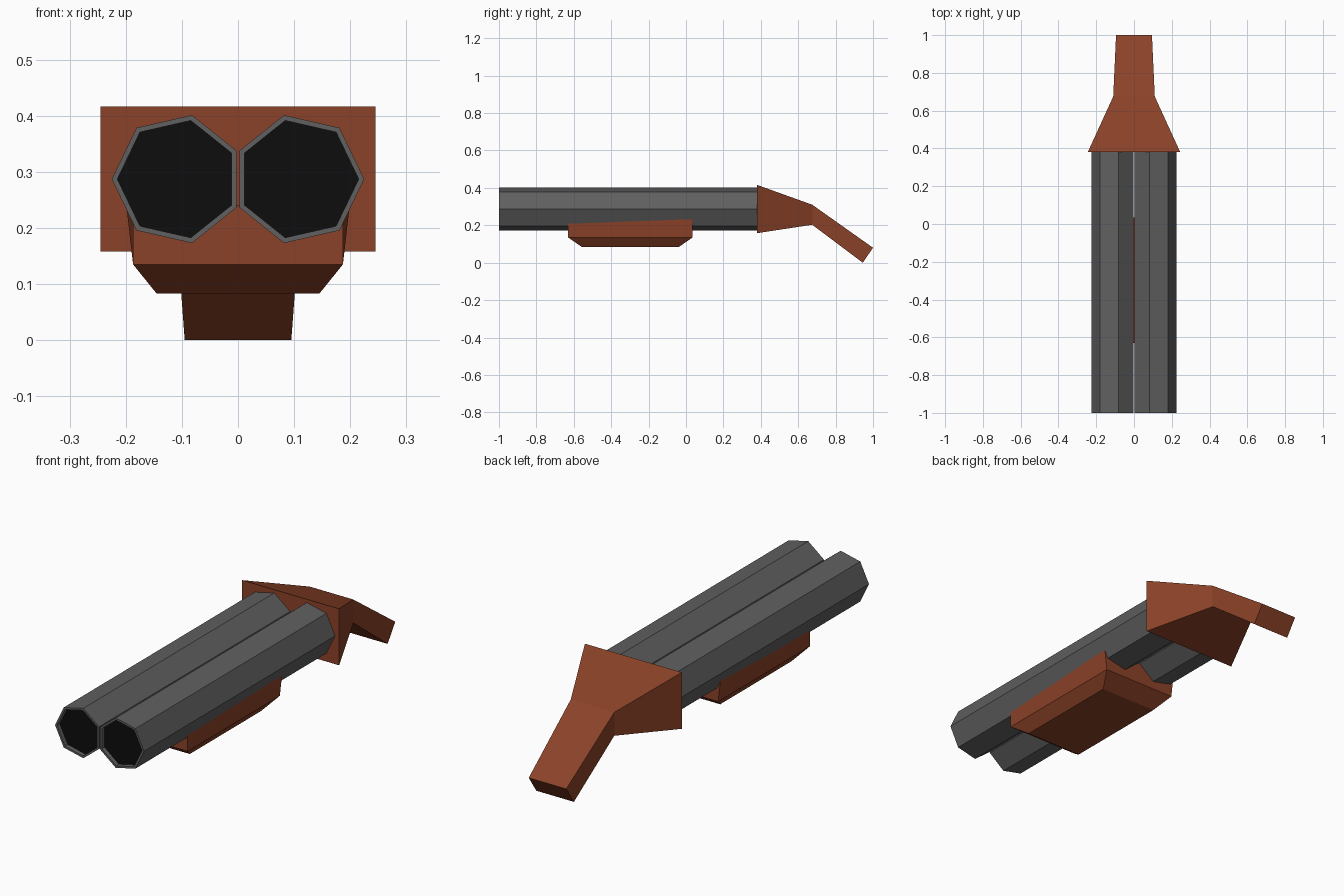
import bpy, bmesh, math

cube = bpy.data.objects.get("Cube")
if cube:
    bpy.data.objects.remove(cube)


def material(name, rgb):
    m = bpy.data.materials.new(name)
    m.use_nodes = True
    m.diffuse_color = (*rgb, 1)
    bsdf = next(n for n in m.node_tree.nodes if n.type == "BSDF_PRINCIPLED")
    bsdf.inputs["Base Color"].default_value = (*rgb, 1)
    return m


wood = material("reddish wood", (0.26, 0.054, 0.021))
steel = material("dark grey steel", (0.115, 0.115, 0.115))
black = material("bore black", (0.004, 0.004, 0.004))


def loft(name, rings, mats, end_material=0):
    """Skin a closed solid through a list of rings and cap both ends."""
    bm = bmesh.new()
    loops = [[bm.verts.new(p) for p in ring] for ring in rings]
    n = len(loops[0])
    for a, b in zip(loops, loops[1:]):
        for i in range(n):
            j = (i + 1) % n
            bm.faces.new((a[i], a[j], b[j], b[i]))
    bm.faces.new(loops[0])
    bm.faces.new(loops[-1]).material_index = end_material
    bmesh.ops.recalc_face_normals(bm, faces=bm.faces)
    mesh = bpy.data.meshes.new(name)
    bm.to_mesh(mesh)
    bm.free()
    for m in mats:
        mesh.materials.append(m)
    obj = bpy.data.objects.new(name, mesh)
    bpy.context.collection.objects.link(obj)
    return obj


# Seven-sided barrels with a shallow recessed bore, flats facing each other
def heptagon(side, radius, y):
    angles = [math.tau * i / 7 for i in range(7)]
    return [(side * (0.108 + radius * math.cos(a)), y,
             0.287 + radius * math.sin(a)) for a in angles]


for name, side in (("left_barrel", 1), ("right_barrel", -1)):
    profile = [(0.117, 0.385), (0.117, -1), (0.107, -1), (0.107, -0.98)]
    loft(name, [heptagon(side, r, y) for r, y in profile], [steel, black], 1)


# Stock: wide receiver block tapering into a drooping grip
def stock_ring(w, top, bottom):
    return [(-w, *bottom), (w, *bottom), (w, *top), (-w, *top)]


loft("stock", [
    stock_ring(0.245, (0.38, 0.416), (0.38, 0.158)),
    stock_ring(0.11, (0.675, 0.31), (0.675, 0.203)),
    stock_ring(0.095, (1.0, 0.08), (0.945, 0.0)),
], [wood])


# Fore-end: chamfered block under the barrels, flaring slightly at the back
def fore_ring(front_w, back_w, front, back, z):
    return [(-front_w, front, z), (front_w, front, z),
            (back_w, back, z), (-back_w, back, z)]


loft("fore_end", [
    fore_ring(0.145, 0.145, -0.555, -0.04, 0.083),
    fore_ring(0.187, 0.187, -0.63, 0.035, 0.135),
    fore_ring(0.187, 0.199, -0.63, 0.035, 0.24),
], [wood])
